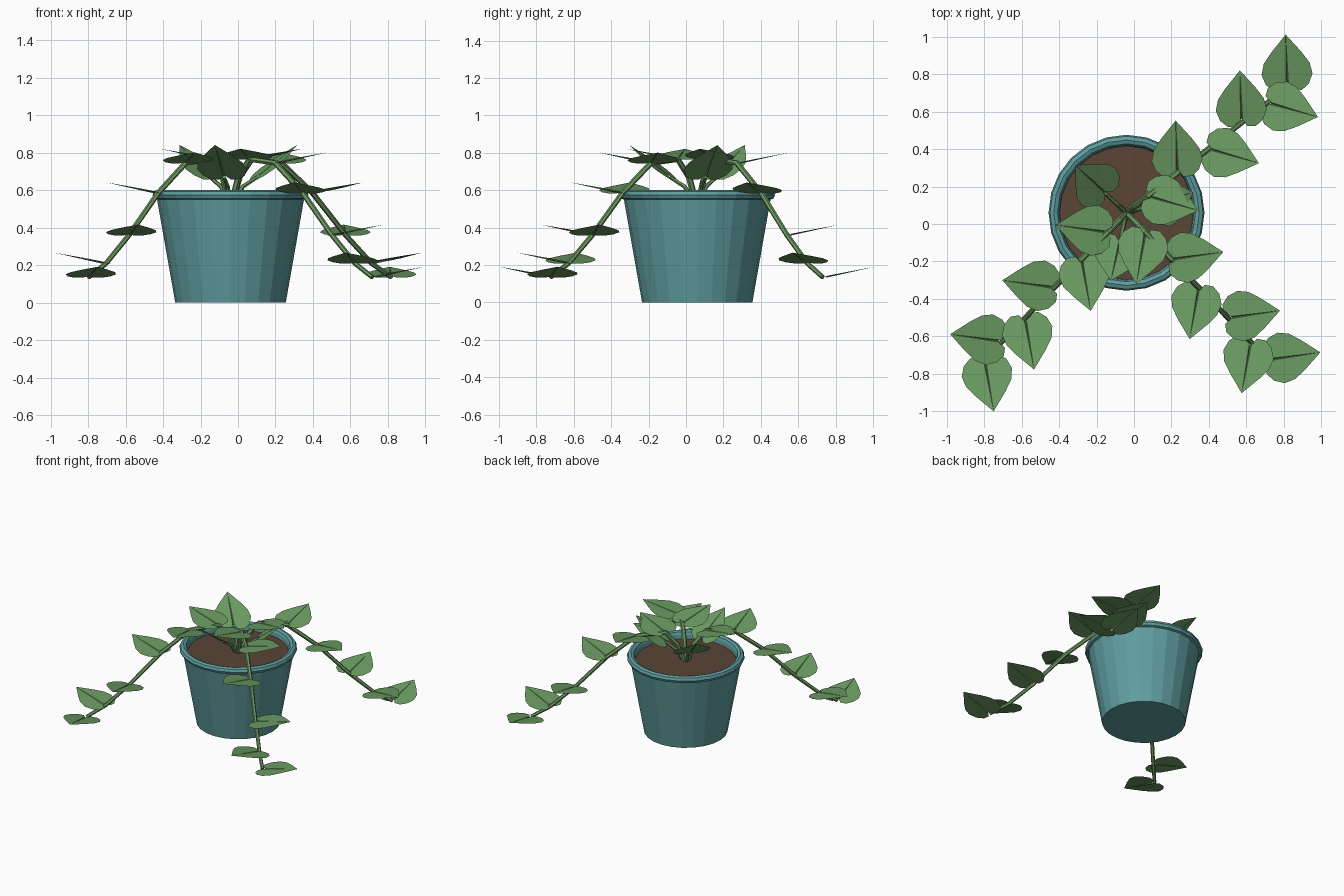
import bpy, bmesh
from math import radians, cos, sin, pi
from mathutils import Vector, Matrix

cube = bpy.data.objects.get("Cube")
if cube:
    bpy.data.objects.remove(cube)

CENTER = Vector((-0.04, 0.06, 0))


def material(name, rgb):
    m = bpy.data.materials.new(name)
    m.use_nodes = True
    m.diffuse_color = (*rgb, 1)
    m.node_tree.nodes["Principled BSDF"].inputs["Base Color"].default_value = (*rgb, 1)
    return m


TEAL = material("teal glaze", (0.115, 0.34, 0.35))
SOIL = material("brown soil", (0.10, 0.058, 0.036))
LEAF = material("leaf green", (0.15, 0.33, 0.125))
STEM = material("stem green", (0.15, 0.31, 0.12))


def add_object(name, bm, mat):
    mesh = bpy.data.meshes.new(name)
    bm.to_mesh(mesh)
    bm.free()
    mesh.materials.append(mat)
    obj = bpy.data.objects.new(name, mesh)
    bpy.context.collection.objects.link(obj)
    return obj


def lathe(name, profile, mat, sides=24):
    """Revolve (radius, height) points about the pot axis."""
    bm = bmesh.new()
    rings = []
    for r, z in profile:
        rings.append([bm.verts.new(CENTER + Vector((r * cos(2 * pi * i / sides),
                                                    r * sin(2 * pi * i / sides), z)))
                      for i in range(sides)])
    for a, b in zip(rings, rings[1:]):
        for i in range(sides):
            j = (i + 1) % sides
            bm.faces.new((a[i], a[j], b[j], b[i]))
    bm.faces.new(rings[0][::-1])
    return add_object(name, bm, mat)


def stem(name, points, radius):
    """Six-sided tapering tube through the points."""
    bm = bmesh.new()
    rings = []
    for k, p in enumerate(points):
        ahead = points[min(k + 1, len(points) - 1)] - points[max(k - 1, 0)]
        turn = ahead.to_track_quat('Z', 'Y')
        r = radius * (1 - 0.3 * k / (len(points) - 1))
        rings.append([bm.verts.new(p + turn @ Vector((r * cos(i * pi / 3), r * sin(i * pi / 3), 0)))
                      for i in range(6)])
    for a, b in zip(rings, rings[1:]):
        for i in range(6):
            j = (i + 1) % 6
            bm.faces.new((a[i], a[j], b[j], b[i]))
    bm.faces.new(rings[0][::-1])
    bm.faces.new(rings[-1])
    add_object(name, bm, STEM)


# Half outline of a heart-shaped leaf: (along, across)
LEAF_HALF = [(0.015, 0.006), (-0.02, 0.03), (-0.02, 0.075), (0.015, 0.115),
             (0.07, 0.136), (0.13, 0.122), (0.19, 0.08)]


def leaf(name, base, heading, pitch):
    """Flat leaf with a narrow folded midrib; it points along heading and rises by pitch."""
    bm = bmesh.new()
    tip = bm.verts.new((0.285, 0, 0))
    notch = bm.verts.new((0.02, 0, -0.008))
    for side in (1, -1):
        half = [bm.verts.new((x, side * y, 0)) for x, y in LEAF_HALF]
        blade, fold = half + [tip], [notch, half[0], tip]
        bm.faces.new(blade[::-side])
        bm.faces.new(fold[::-side])
    bmesh.ops.transform(bm, verts=bm.verts, matrix=Matrix.Translation(base)
                        @ Matrix.Rotation(heading, 4, 'Z') @ Matrix.Rotation(-pitch, 4, 'Y'))
    add_object(name, bm, LEAF)


def polar(r, angle, z):
    return CENTER + Vector((r * cos(angle), r * sin(angle), z))


# Pot with a foot, flared wall and rolled rim
lathe("pot", [(0.295, 0), (0.302, 0.04), (0.392, 0.55), (0.408, 0.556), (0.416, 0.575),
              (0.408, 0.594), (0.388, 0.602), (0.368, 0.594), (0.36, 0.575), (0.355, 0.53)], TEAL)
lathe("soil", [(0.36, 0.545)], SOIL)

# Trailing vines: one leaf per node, alternating sides
NODES = [(0.145, 0.765), (0.345, 0.745), (0.555, 0.585), (0.78, 0.36), (0.955, 0.21), (1.09, 0.135)]
for v, degrees in enumerate((-46, 38, 226), 1):
    angle = radians(degrees)
    path = [polar(0.01, angle, 0.53), polar(0.06, angle, 0.67)]
    path += [polar(r, angle, z) for r, z in NODES]
    stem(f"vine_{v}", path, 0.018)
    for n, (r, z) in enumerate(NODES):
        side = 1 if n % 2 else -1
        leaf(f"vine_{v}_leaf_{n + 1}", polar(r, angle, z + 0.002),
             angle + side * radians(54), radians(11))

# Short upright leaves in the middle
for s, degrees in enumerate((17, 137, 257), 1):
    angle = radians(degrees)
    path = [polar(0.01, angle, 0.53), polar(0.07, angle, 0.62), polar(0.15, angle, 0.67)]
    stem(f"leaf_stalk_{s}", path, 0.014)
    leaf(f"crown_leaf_{s}", polar(0.145, angle, 0.67), angle, radians(37))
